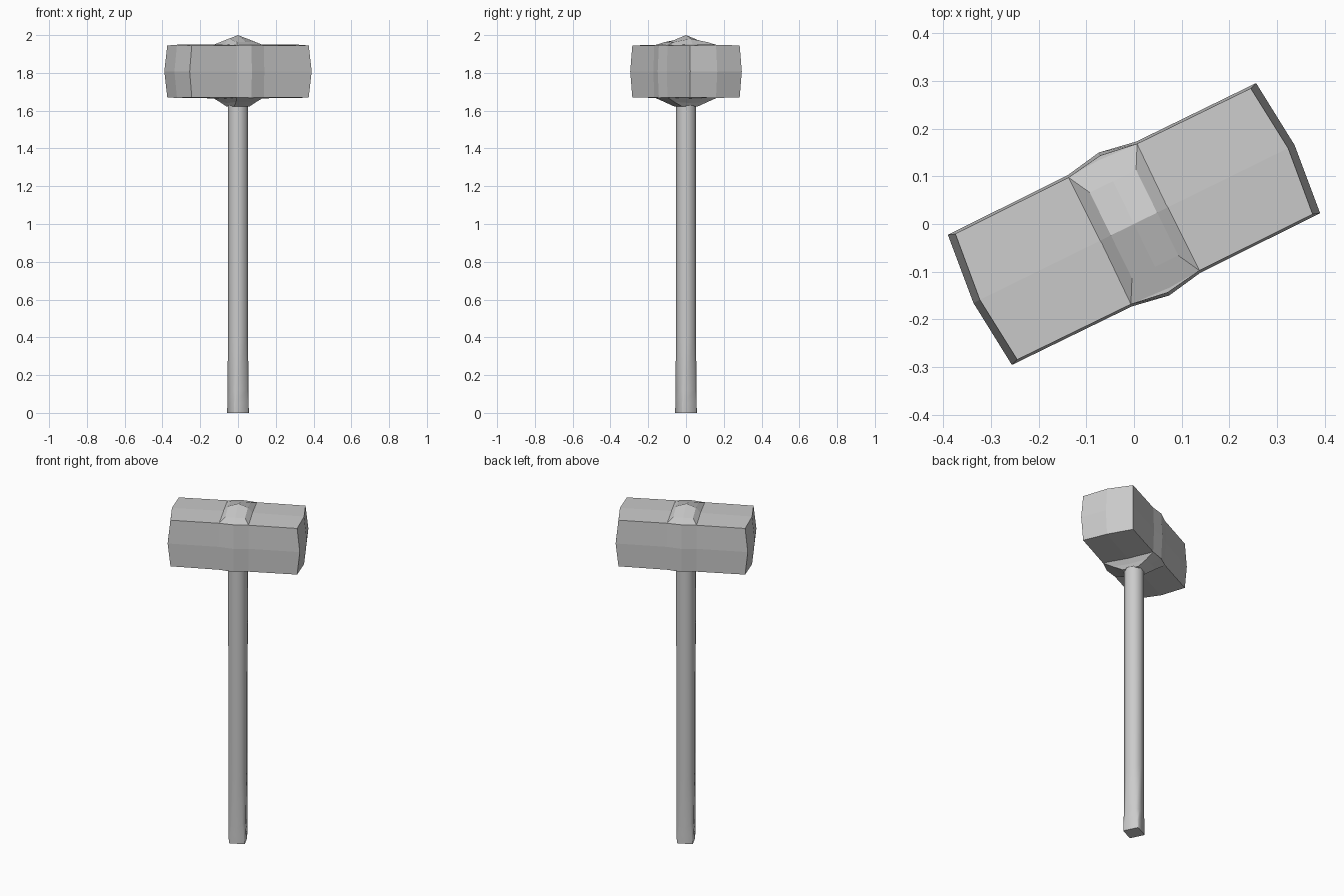
import bpy, bmesh, math
from mathutils import Matrix

if "Cube" in bpy.data.objects:
    bpy.data.objects.remove(bpy.data.objects["Cube"])

TURN = Matrix.Rotation(math.radians(26.2), 4, 'Z')   # whole hammer is turned about z


def finish(name, bm, smooth=False):
    bmesh.ops.remove_doubles(bm, verts=bm.verts, dist=0.0005)
    bmesh.ops.recalc_face_normals(bm, faces=bm.faces)
    bm.transform(TURN)
    me = bpy.data.meshes.new(name)
    bm.to_mesh(me)
    bm.free()
    ob = bpy.data.objects.new(name, me)
    bpy.context.collection.objects.link(ob)
    if smooth:
        bpy.context.view_layer.objects.active = ob
        ob.select_set(True)
        bpy.ops.object.shade_smooth_by_angle(angle=math.radians(50))
        ob.select_set(False)
    return ob


def loft(bm, rings):
    """Skin a list of point rings and return the vertex rings."""
    vr = [[bm.verts.new(p) for p in r] for r in rings]
    for a, b in zip(vr, vr[1:]):
        n = len(a)
        for i in range(n):
            j = (i + 1) % n
            bm.faces.new((a[i], a[j], b[j], b[i]))
    return vr


def cap_quads(bm, ring, centre):
    """Close an 8-point ring (corners at even places) with four quads."""
    c = bm.verts.new(centre)
    for i in range(0, 8, 2):
        bm.faces.new((ring[i - 1], ring[i], ring[(i + 1) % 8], c))


SQUARE = [(1, 1), (0, 1), (-1, 1), (-1, 0), (-1, -1), (0, -1), (1, -1), (1, 0)]

# Hammer head: slightly bulged block, lofted along its length
MID_Z = 1.808


def section(u, u_mid, v, v_mid, h, h_mid):
    ring = []
    for a, b in SQUARE:
        corner = a and b
        ring.append((u if corner else u_mid,
                     a * (v if b else v_mid),
                     MID_Z + b * (h if a else h_mid)))
    return ring


bm = bmesh.new()
rings = loft(bm, [
    section(-0.345, -0.36, 0.147, 0.152, 0.137, 0.141),
    section(-0.08, -0.08, 0.148, 0.153, 0.138, 0.143),
    section(0, 0, 0.160, 0.167, 0.140, 0.145),
    section(0.08, 0.08, 0.148, 0.153, 0.138, 0.143),
    section(0.345, 0.36, 0.147, 0.152, 0.137, 0.141)])
cap_quads(bm, rings[0], (-0.375, 0, MID_Z))
cap_quads(bm, rings[-1], (0.375, 0, MID_Z))
finish("hammer_head", bm)


# Collars: low peak above the head, funnel below it
def collar(name, steps, centre_z):
    bm = bmesh.new()
    rings = []
    for u, v, v_mid, z, z_side in steps:
        rings.append([(a * u, b * (v if a else v_mid), z if b else z_side)
                      for a, b in SQUARE])
    vr = loft(bm, rings)
    cap_quads(bm, vr[-1], (0, 0, centre_z))
    finish(name, bm)


collar("top_collar", [(0.08, 0.148, 0.160, 1.946, 1.950),
                      (0.054, 0.10, 0.10, 1.963, 1.981)], 2.0)
collar("bottom_collar", [(0.08, 0.148, 0.160, 1.670, 1.666),
                         (0.06, 0.10, 0.10, 1.647, 1.640),
                         (0.046, 0.046, 0.05, 1.622, 1.622)], 1.622)


# Handle: octagonal shaft turning square towards the butt
def chamfered(half, cut, z):
    k = half - cut
    return [(x, y, z) for x, y in ((half, -k), (half, k), (k, half), (-k, half),
                                   (-half, k), (-half, -k), (-k, -half), (k, -half))]


bm = bmesh.new()
vr = loft(bm, [chamfered(0.044, 0.004, 0), chamfered(0.045, 0.008, 0.05),
               chamfered(0.047, 0.018, 0.12), chamfered(0.049, 0.027, 0.4),
               chamfered(0.050, 0.029, 1.3), chamfered(0.050, 0.029, 1.66)])
bm.faces.new(vr[0])
bm.faces.new(vr[-1])
finish("handle", bm, smooth=True)
